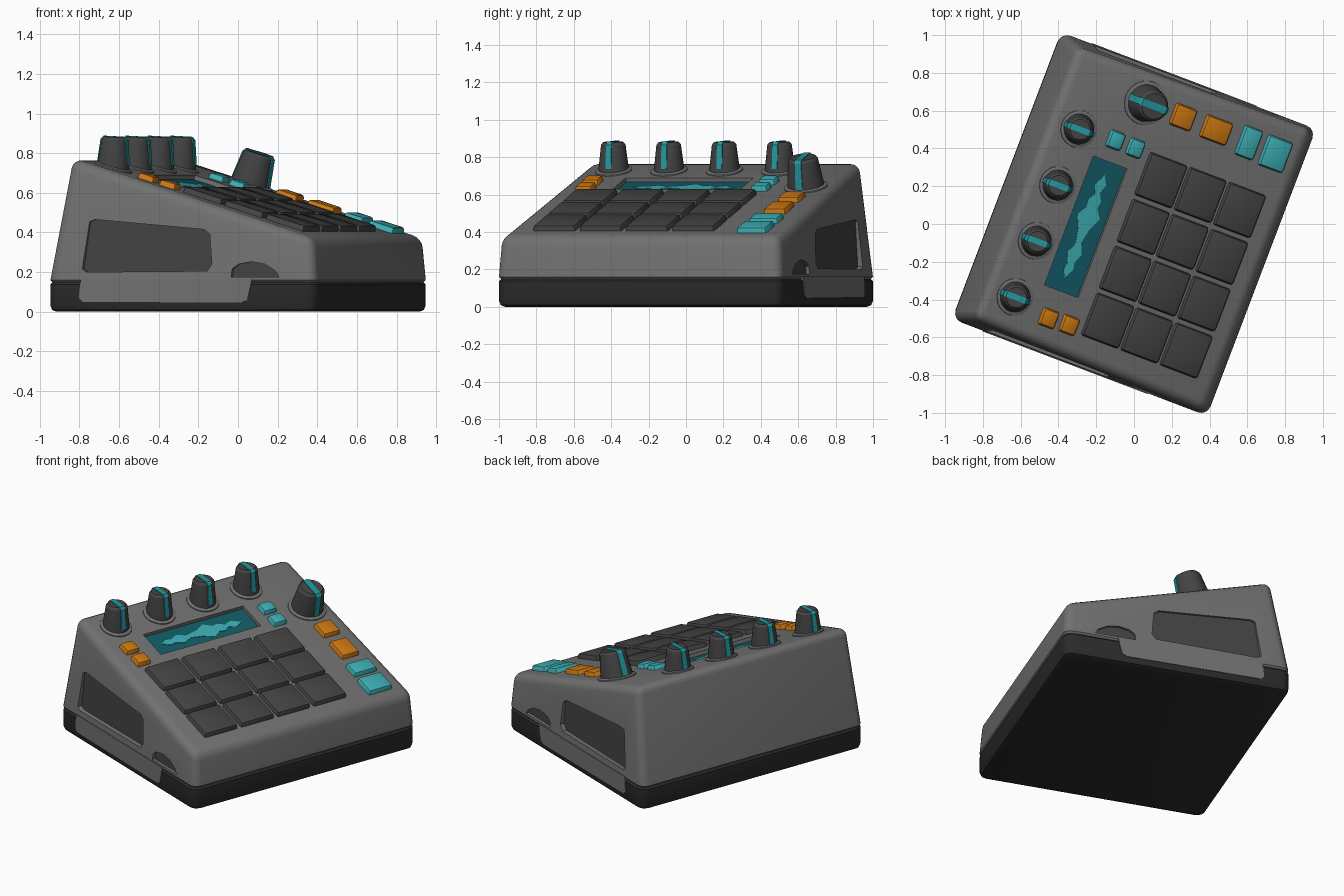
import bpy, bmesh, math
from mathutils import Matrix, Vector

if "Cube" in bpy.data.objects:
    bpy.data.objects.remove(bpy.data.objects["Cube"])

ROT = Matrix.Rotation(math.radians(69.2), 4, 'Z')   # whole device is turned on its footprint
W, D = 0.812, 0.722                                  # half width, half depth
SLOPE = math.atan(0.3065)


def deck_z(y):
    return 0.372 + 0.3065 * (y + 0.705)


def deck(x, y):
    return Matrix.Translation((x, y, deck_z(y))) @ Matrix.Rotation(SLOPE, 4, 'X')


def colour(name, r, g, b):
    m = bpy.data.materials.new(name)
    m.diffuse_color = (r, g, b, 1)
    m.use_nodes = True
    m.node_tree.nodes["Principled BSDF"].inputs["Base Color"].default_value = m.diffuse_color
    return m


GREY = colour("case grey", 0.165, 0.165, 0.165)
DARK = colour("rubber dark grey", 0.057, 0.057, 0.057)
BLACK = colour("base black", 0.024, 0.024, 0.024)
ORANGE = colour("button orange", 0.60, 0.185, 0.006)
CYAN = colour("button cyan", 0.045, 0.42, 0.45)
SCREEN = colour("screen teal", 0.006, 0.105, 0.13)
STRIPE = colour("marker teal", 0.016, 0.31, 0.35)


def solid(name, rings, mat, matrix=Matrix(), bevels=()):
    """Loft rings of points, cap the ends, then bevel edges chosen by rules."""
    bm = bmesh.new()
    loops = [[bm.verts.new(p) for p in ring] for ring in rings]
    n = len(loops[0])
    for a, b in zip(loops, loops[1:]):
        for i in range(n):
            bm.faces.new((a[i], a[(i + 1) % n], b[(i + 1) % n], b[i]))
    bm.faces.new(loops[0][::-1])
    bm.faces.new(loops[-1])
    bmesh.ops.recalc_face_normals(bm, faces=bm.faces[:])
    for rule, width, seg in bevels:
        es = [e for e in bm.edges if rule(e.verts[0].co, e.verts[1].co)]
        bmesh.ops.bevel(bm, geom=es, offset=width, segments=seg, profile=0.5,
                        affect='EDGES', clamp_overlap=True)
    bm.transform(ROT @ matrix)
    me = bpy.data.meshes.new(name)
    bm.to_mesh(me)
    bm.free()
    me.materials.append(mat)
    ob = bpy.data.objects.new(name, me)
    bpy.context.collection.objects.link(ob)
    bpy.ops.object.select_all(action='DESELECT')
    ob.select_set(True)
    bpy.context.view_layer.objects.active = ob
    bpy.ops.object.shade_smooth_by_angle(angle=math.radians(32))
    return ob


def rect(hx, hy, z):
    return [(-hx, -hy, z), (hx, -hy, z), (hx, hy, z), (-hx, hy, z)]


def circle(r, z, n=28):
    return [(r * math.cos(2 * math.pi * i / n), r * math.sin(2 * math.pi * i / n), z) for i in range(n)]


def side_prism(name, pts, x0, x1, mat, bevels=()):
    return solid(name, [[(x0, y, z) for y, z in pts], [(x1, y, z) for y, z in pts]], mat, Matrix(), bevels)


def level(z):
    return lambda a, b: abs(a.z - z) < 1e-4 and abs(b.z - z) < 1e-4


def cut(ob, cutter):
    cutter.hide_render = True
    mod = ob.modifiers.new("recess", 'BOOLEAN')
    mod.operation, mod.solver, mod.object = 'DIFFERENCE', 'EXACT', cutter
    bpy.context.view_layer.objects.active = ob
    bpy.ops.object.modifier_apply(modifier=mod.name)
    bpy.data.objects.remove(cutter)


upright = lambda a, b: abs(a.z - b.z) > 0.05

# Black base tray
solid("base", [rect(W, D, 0), rect(W, D, 0.15)], BLACK, Matrix(),
      [(upright, 0.055, 3), (level(0), 0.03, 2), (level(0.15), 0.012, 1)])

# Wedge-shaped case
zf, zb = deck_z(-0.705), deck_z(0.61)
xf, xb = W - 0.065 * (zf - 0.15), W - 0.065 * (zb - 0.15)
case = solid("case", [rect(W, D, 0.148),
                      [(-xf, -0.705, zf), (xf, -0.705, zf), (xb, 0.61, zb), (-xb, 0.61, zb)]],
             GREY, Matrix(), [(lambda a, b: max(a.z, b.z) > 0.2, 0.05, 4), (level(0.148), 0.012, 1)])

# Side panels, finger notches and lower side strips, mirrored left and right
panel = [(0.535, 0.215), (0.50, 0.455), (0.47, 0.465), (-0.12, 0.415), (-0.15, 0.39),
         (-0.165, 0.24), (-0.14, 0.205), (0.51, 0.20)]
notch = [(-0.27, 0.175), (-0.275, 0.215), (-0.31, 0.24), (-0.38, 0.252), (-0.45, 0.24),
         (-0.51, 0.205), (-0.53, 0.175)]
strip = [(0.54, 0.165), (0.55, 0.07), (0.53, 0.05), (-0.33, 0.045), (-0.36, 0.06), (-0.385, 0.165)]
for s, side in ((-1, "left"), (1, "right")):
    for label, pts, floor in (("side_panel", panel, 0.775), ("finger_notch", notch, 0.785)):
        cut(case, side_prism("cutter", pts, s * floor, s * 0.9, GREY))
        side_prism(f"{label}_{side}", pts, s * (floor - 0.02), s * (floor + 0.004), DARK)
    side_prism(f"side_strip_{side}", strip, s * 0.78, s * (W + 0.004), GREY)

# Recessed screen with a waveform plate
SX, SY = -0.105, 0.233
cut(case, solid("cutter", [rect(0.365, 0.10, -0.03), rect(0.365, 0.10, 0.1)], GREY, deck(SX, SY)))
solid("screen", [rect(0.365, 0.10, -0.034), rect(0.365, 0.10, -0.024)], SCREEN, deck(SX, SY))
wave = [(-0.29, 0.004), (-0.25, 0.025), (-0.21, 0.018), (-0.16, 0.04), (-0.10, 0.014), (-0.02, 0.03),
        (0.05, 0.064), (0.10, 0.03), (0.14, 0.036), (0.18, 0.012), (0.23, 0.03), (0.28, 0.003)]
outline = wave + [(x + 0.012, -h) for x, h in reversed(wave)]
solid("waveform", [[(x, y, z) for x, y in outline] for z in (-0.025, -0.021)], CYAN, deck(SX, SY))
for o in [bpy.data.objects["case"]]:
    bpy.context.view_layer.objects.active = o
    o.select_set(True)
    bpy.ops.object.shade_smooth_by_angle(angle=math.radians(32))


# Pads and buttons: rounded blocks standing on the sloped deck
def block(name, x, y, sx, sy, h, mat):
    hx, hy = sx / 2, sy / 2 / math.cos(SLOPE)
    solid(name, [rect(hx, hy, -0.01), rect(hx - 0.006, hy - 0.006, h)], mat, deck(x, y),
          [(lambda a, b: max(a.z, b.z) > 0.0, 0.012, 2)])


for row, y in enumerate((-0.05, -0.272, -0.495)):
    for col in range(4):
        block(f"pad_{row}_{col}", -0.528 + 0.265 * col, y, 0.245, 0.212, 0.03, DARK)

for name, x, y, sx, sy, mat in (
        ("small_cyan_button_1", 0.38, 0.25, 0.10, 0.085, CYAN),
        ("small_cyan_button_2", 0.378, 0.137, 0.10, 0.085, CYAN),
        ("small_orange_button_1", -0.627, 0.247, 0.10, 0.09, ORANGE),
        ("small_orange_button_2", -0.622, 0.132, 0.10, 0.09, ORANGE),
        ("orange_button_1", 0.621, -0.041, 0.125, 0.12, ORANGE),
        ("orange_button_2", 0.619, -0.229, 0.13, 0.15, ORANGE),
        ("cyan_button_1", 0.618, -0.414, 0.17, 0.105, CYAN),
        ("cyan_button_2", 0.613, -0.566, 0.175, 0.14, CYAN)):
    block(name, x, y, sx, sy, 0.03, mat)


# Knobs: tapered cap, collar and a marker stripe over the top
def knob(name, x, y, r, h, axis):
    solid(name + "_collar", [circle(r + 0.022, -0.02), circle(r + 0.018, 0.006), circle(r, 0.012)], GREY, deck(x, y))
    t = r * 0.81
    solid(name, [circle(r, -0.05), circle(r, 0.015), circle(t, h - 0.014), circle(t - 0.012, h)], DARK, axis)
    half = [(r + 0.003, 0.015), (t + 0.004, h - 0.013), (t - 0.011, h + 0.004)]
    prof = half + [(-y, z) for y, z in reversed(half)]
    w = r * 0.19
    solid(name + "_marker", [[(sx, py, pz) for py, pz in prof] for sx in (-w, w)], STRIPE, axis)


for i in range(4):
    kx, ky = -0.585 + 0.317 * i, 0.452
    knob(f"knob_{i + 1}", kx, ky, 0.081, 0.155,
         Matrix.Translation((kx, ky, deck_z(ky))) @ Matrix.Rotation(math.radians(3), 4, 'X'))
knob("large_knob", 0.621, 0.17, 0.099, 0.168, deck(0.621, 0.17))
